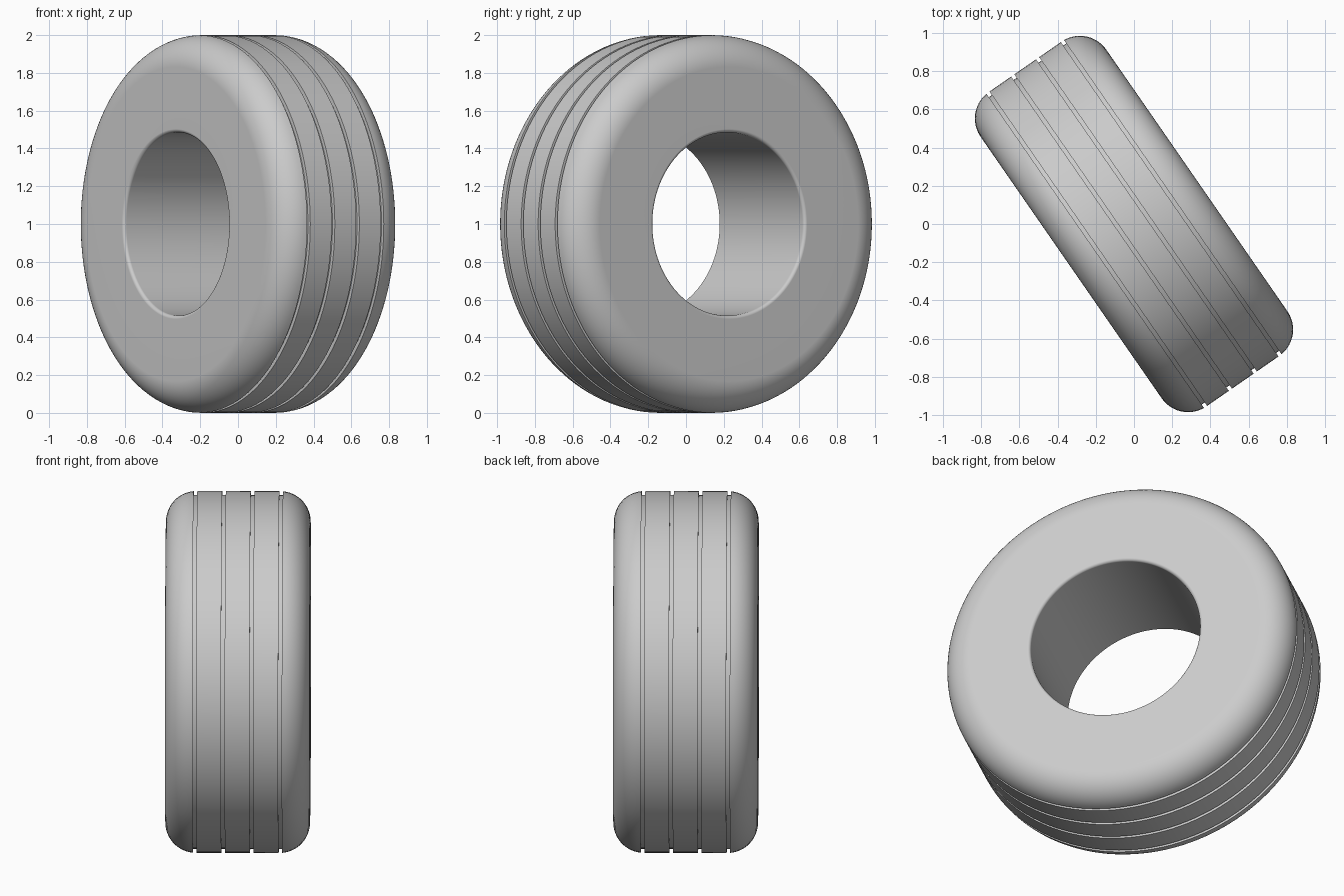
import bpy
import bmesh
from math import sin, cos, pi, radians
from mathutils import Matrix, Vector

cube = bpy.data.objects.get("Cube")
if cube:
    bpy.data.objects.remove(cube, do_unlink=True)

# Main sizes
RADIUS, HALF_WIDTH, BORE = 1.0, 0.4, 0.485
SHOULDER, LIP = 0.168, 0.018
GROOVES = (0.079, 0.237)
GROOVE_HALF, GROOVE_DEPTH = 0.01, 0.022
SEGMENTS = 128
YAW = radians(34.7)


def arc(cx, cr, size, start, end, steps):
    """Points (axial, radial) on an arc, angles in degrees from the axle."""
    angles = [radians(start + (end - start) * i / steps) for i in range(steps + 1)]
    return [(cx + size * cos(a), cr + size * sin(a)) for a in angles]


def half_profile():
    """Outline from the middle of the tread round to the middle of the bore."""
    points = []
    floor = RADIUS - GROOVE_DEPTH
    for g in GROOVES:
        a, b = g - GROOVE_HALF, g + GROOVE_HALF
        points += [(a, RADIUS), (a, floor), (b, floor), (b, RADIUS)]
    points.pop()
    # rounded shoulder, then the small rounded lip of the bore
    points += arc(HALF_WIDTH - SHOULDER, RADIUS - SHOULDER, SHOULDER, 85, 0, 12)
    points += arc(HALF_WIDTH - LIP, BORE + LIP, LIP, 0, -90, 4)
    return points


# Rubber material
rubber = bpy.data.materials.new("grey rubber")
rubber.use_nodes = True
colour = (0.6, 0.6, 0.6, 1)
rubber.diffuse_color = colour
shader = rubber.node_tree.nodes["Principled BSDF"]
shader.inputs["Base Color"].default_value = colour
shader.inputs["Roughness"].default_value = 0.7

# Tyre: closed mirrored outline spun round the axle
half = half_profile()
outline = half + [(-x, r) for x, r in reversed(half)]
bm = bmesh.new()
verts = [bm.verts.new((x, 0, r)) for x, r in outline]
edges = [bm.edges.new((v, verts[i - 1])) for i, v in enumerate(verts)]
bmesh.ops.spin(bm, geom=verts + edges, cent=Vector(), axis=(1, 0, 0),
               angle=2 * pi, steps=SEGMENTS, use_merge=True)
bmesh.ops.remove_doubles(bm, verts=bm.verts, dist=0.0001)
bmesh.ops.recalc_face_normals(bm, faces=bm.faces)
bm.transform(Matrix.Translation((0, 0, RADIUS)) @ Matrix.Rotation(YAW, 4, "Z"))

mesh = bpy.data.meshes.new("tyre")
bm.to_mesh(mesh)
bm.free()
mesh.materials.append(rubber)
tyre = bpy.data.objects.new("tyre", mesh)
bpy.context.collection.objects.link(tyre)

# Smooth shading with crisp groove edges and flat sidewalls
bpy.ops.object.select_all(action="DESELECT")
tyre.select_set(True)
bpy.context.view_layer.objects.active = tyre
bpy.ops.object.shade_smooth_by_angle(angle=radians(30))
weighted = tyre.modifiers.new("even shading", "WEIGHTED_NORMAL")
weighted.keep_sharp = True
